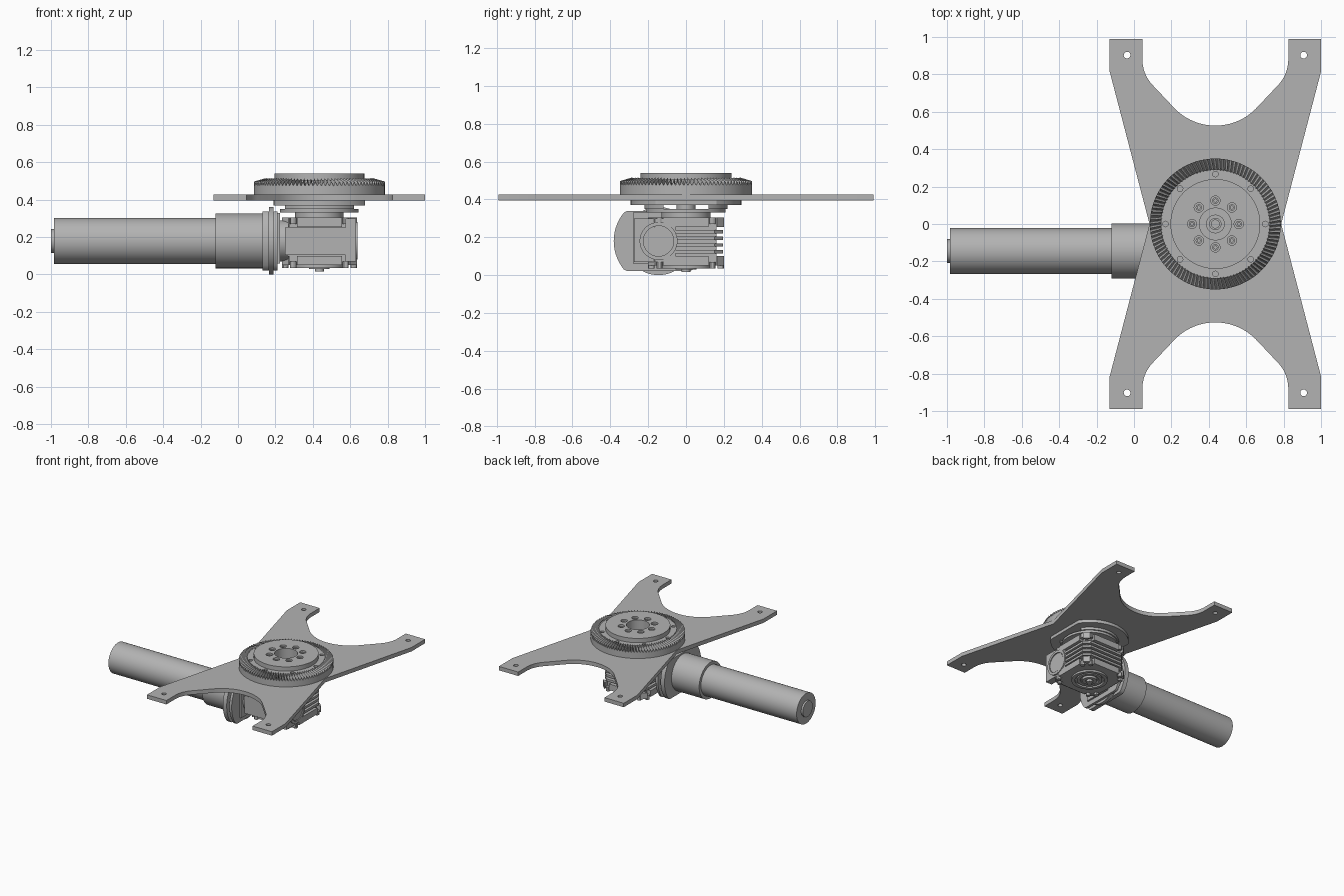
import bpy, bmesh
from math import pi, sin, cos, radians
from mathutils import Matrix

cube = bpy.data.objects.get("Cube")
if cube:
    bpy.data.objects.remove(cube)

CX = 0.435               # turntable axis
MY, MZ = -0.145, 0.18    # motor axis


def material(name, value):
    mat = bpy.data.materials.new(name)
    mat.use_nodes = True
    color = (value, value, value, 1)
    mat.diffuse_color = color
    mat.node_tree.nodes["Principled BSDF"].inputs["Base Color"].default_value = color
    return mat


GREY = material("machined grey", 0.45)


def finish(name, bm):
    bmesh.ops.recalc_face_normals(bm, faces=bm.faces)
    mesh = bpy.data.meshes.new(name)
    bm.to_mesh(mesh)
    bm.free()
    mesh.shade_smooth()
    mesh.set_sharp_from_angle(angle=radians(30))
    mesh.materials.append(GREY)
    obj = bpy.data.objects.new(name, mesh)
    bpy.context.scene.collection.objects.link(obj)
    return obj


def arc(cx, cy, r, a0, a1, n=12):
    steps = [radians(a0 + (a1 - a0) * i / n) for i in range(n + 1)]
    return [(cx + r * cos(a), cy + r * sin(a)) for a in steps]


def circle(r, cx=0, cy=0, n=64):
    return arc(cx, cy, r, 0, 360, n)[:-1]


def prism(name, outline, low, high, holes=(), axis="z", center=None):
    """Extrude an outline with holes along z (turntable) or x (motor)."""
    bm = bmesh.new()
    for loop in [outline, *holes]:
        verts = [bm.verts.new((u, v, low)) for u, v in loop]
        for i, v in enumerate(verts):
            bm.edges.new((verts[i - 1], v))
    bmesh.ops.triangle_fill(bm, edges=bm.edges[:], use_beauty=True)
    ext = bmesh.ops.extrude_face_region(bm, geom=bm.faces[:], use_keep_orig=True)
    top = [g for g in ext["geom"] if isinstance(g, bmesh.types.BMVert)]
    bmesh.ops.translate(bm, verts=top, vec=(0, 0, high - low))
    if axis == "x":
        turn = Matrix(((0, 0, 1, 0), (1, 0, 0, MY), (0, 1, 0, MZ), (0, 0, 0, 1)))
    else:
        turn = Matrix.Translation((CX, 0, 0))
    bm.transform(turn)
    return finish(name, bm)


def box(name, x, y, z):
    rect = [(x[0] - CX, y[0]), (x[1] - CX, y[0]), (x[1] - CX, y[1]), (x[0] - CX, y[1])]
    return prism(name, rect, *z)


def ring_of_holes(count, radius, size, start=0):
    spots = [radians(start + 360 * i / count) for i in range(count)]
    return [circle(size, radius * cos(a), radius * sin(a), 16) for a in spots]


def clamp(value, limit):
    return max(-limit, min(limit, value))


# Four-armed mounting plate, mirrored from one quarter
quarter = [(-0.352, 0), (-0.565, 0.815), (-0.565, 0.99), (-0.39, 0.99)]
quarter += arc(-0.19, 0.88, 0.2, 180, 225) + arc(0, 0.83, 0.304, 225, 270)
half = quarter + [(-x, y) for x, y in quarter[-2::-1]]
outline = half + [(x, -y) for x, y in half[-2:0:-1]]
arm_holes = [circle(0.018, sx * 0.472, sy * 0.903, 20) for sx in (-1, 1) for sy in (-1, 1)]
prism("mounting_plate", outline, 0.395, 0.427, arm_holes + [circle(0.085)])

# Ring gear and turntable hub
bore = [circle(0.085)]
prism("gear_base", circle(0.35, n=96), 0.427, 0.475, bore)
prism("gear_shoulder", circle(0.292, n=96), 0.475, 0.505, bore + ring_of_holes(8, 0.267, 0.015))
bolts = ring_of_holes(8, 0.125, 0.025)
prism("turntable_hub", circle(0.24, n=96), 0.505, 0.54, bore + bolts)
for i, hole in enumerate(ring_of_holes(8, 0.125, 0.017)):
    prism(f"hub_screw_{i}", hole, 0.505, 0.53, [ring_of_holes(8, 0.125, 0.008)[i]])

# Slanted crown teeth
bm = bmesh.new()
TEETH = 100
step = 2 * pi / TEETH
for i in range(TEETH):
    ends = []
    for r, tip, skew in ((0.288, 0.515, 0), (0.35, 0.497, 0.03)):
        ends.append([bm.verts.new((CX + r * cos(a), r * sin(a), z)) for a, z in (
            (i * step + skew, 0.472),
            ((i + 0.5) * step + skew, tip),
            ((i + 1) * step + skew, 0.472))])
    inner, outer = ends
    bm.faces.new(inner)
    bm.faces.new(outer[::-1])
    for k in range(3):
        m = (k + 1) % 3
        bm.faces.new((inner[k], outer[k], outer[m], inner[m]))
finish("gear_teeth", bm)

# Output shaft in the bore
prism("bore_floor", circle(0.1), 0.39, 0.44)
prism("output_sleeve", circle(0.05, n=32), 0.3, 0.47, [circle(0.03, n=32)])
prism("output_shaft", circle(0.024, n=32), 0.015, 0.49)

# Flanges beneath the plate, with a slot running through them
prism("upper_flange", [(clamp(x, 0.245), y) for x, y in circle(0.292)], 0.37, 0.395)
for side, start in (("back", 33), ("front", 213)):
    prism(f"{side}_flange_segment", arc(0, 0, 0.22, start, start + 114, 32), 0.35, 0.37)
prism("lower_flange", circle(0.21), 0.332, 0.35)
prism("gearbox_neck", circle(0.13), 0.3, 0.335)

# Gearbox end plates: chamfered square with bolt notches on every side
side = [(-0.165, -0.2), (-0.16, -0.2), (-0.16, -0.165), (-0.12, -0.165), (-0.12, -0.2),
        (0.12, -0.2), (0.12, -0.165), (0.16, -0.165), (0.16, -0.2), (0.165, -0.2)]
notched = []
for x, y in [(1, 0), (0, 1), (-1, 0), (0, -1)]:
    notched += [(u * x - v * y, u * y + v * x) for u, v in side]
prism("gearbox_top_plate", notched, 0.255, 0.305)
prism("gearbox_bottom_plate", notched, 0.05, 0.1)
box("gearbox_core", (CX - 0.16, CX + 0.16), (-0.16, 0.16), (0.06, 0.3))
fin = [(-0.15, -0.195), (0.15, -0.195), (0.195, -0.15), (0.195, 0.15),
       (0.15, 0.195), (-0.15, 0.195), (-0.195, 0.15), (-0.195, -0.15)]
for i in range(4):
    z = 0.115 + i * 0.035
    prism(f"cooling_fin_{i}", fin, z, z + 0.018)
for i in range(4):
    for j, (x, y) in enumerate(((-0.14, -0.183), (0.14, -0.183))):
        a = i * pi / 2
        px, py = x * cos(a) - y * sin(a), x * sin(a) + y * cos(a)
        for end, low in (("top", 0.27), ("bottom", 0.035)):
            prism(f"{end}_bolt_{i}_{j}", circle(0.017, px, py, 12), low, low + 0.035)

# Bottom bearing
prism("bearing_outer_ring", circle(0.135), 0.035, 0.05, [circle(0.11)])
prism("bearing_middle_ring", circle(0.095), 0.038, 0.05, [circle(0.07)])
prism("bearing_inner_ring", circle(0.055), 0.03, 0.05, [circle(0.03)])

# Worm housing with its round end cover
box("worm_housing", (0.25, 0.625), (-0.275, -0.055), (0.105, 0.25))
box("worm_end_block", (0.575, 0.63), (-0.275, -0.055), (0.07, 0.3))
prism("worm_end_cover", circle(0.1), 0.63, 0.64, [circle(0.08)], axis="x")
prism("worm_end_cap", circle(0.075), 0.625, 0.636, axis="x")

# Motor coupling flange
trimmed = [(y, clamp(z, 0.158)) for y, z in circle(0.237)]
prism("motor_flange", trimmed, 0.13, 0.165, axis="x")
prism("flange_rim", circle(0.18), 0.165, 0.19, axis="x")
prism("flange_face", trimmed, 0.19, 0.21, axis="x")
box("adapter_block", (0.2, 0.225), (-0.28, -0.05), (0.06, 0.33))
prism("adapter_neck", circle(0.11), 0.2, 0.27, axis="x")

# Motor
prism("reduction_housing", circle(0.147), -0.12, 0.135, axis="x")
prism("motor_body", circle(0.123), -0.985, -0.12, axis="x")
prism("motor_end_boss", circle(0.064), -1.0, -0.985, axis="x")
